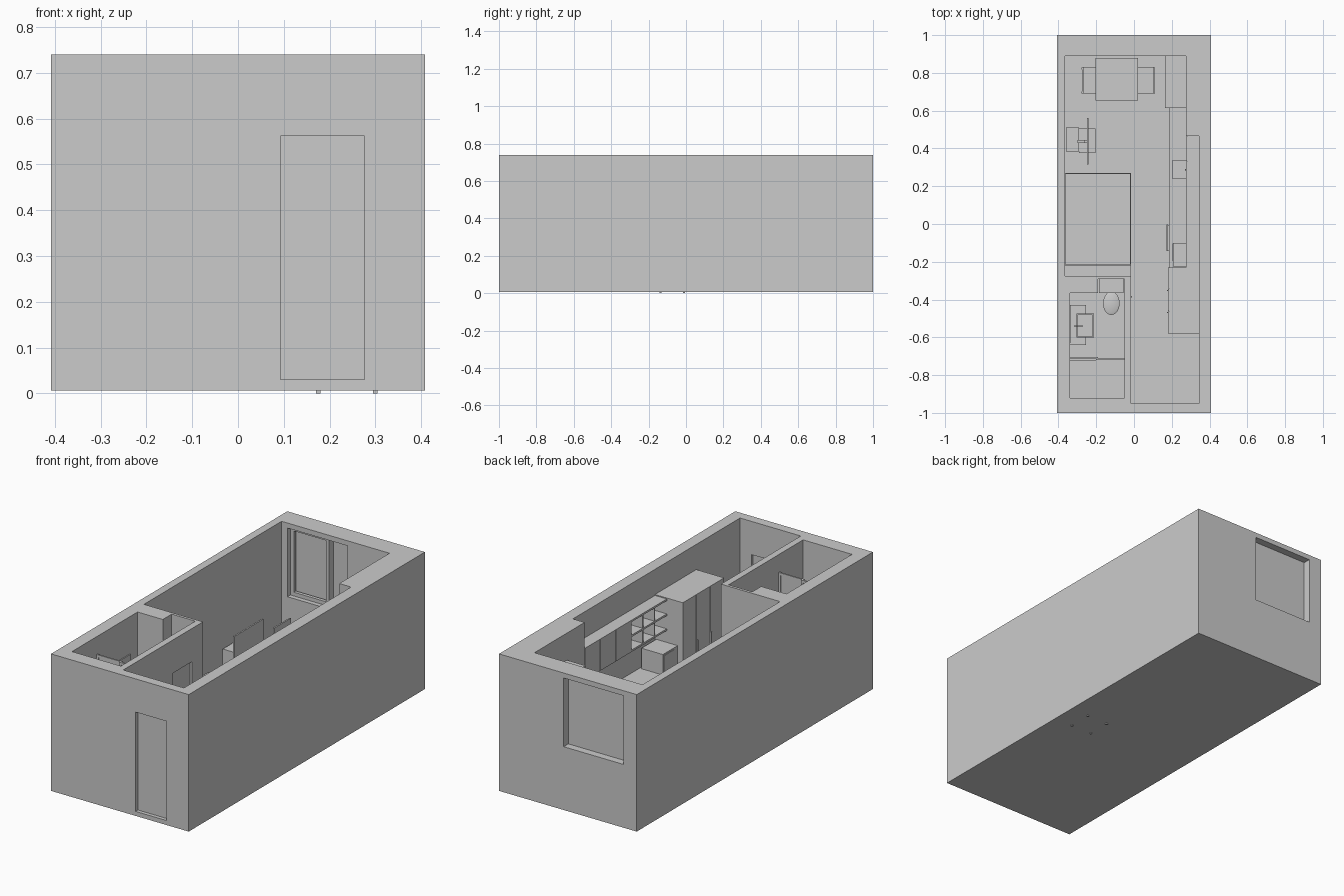
import bpy, bmesh, math
from mathutils import Vector

F = 0.03  # finished floor level


def box(name, x0, x1, y0, y1, z0, z1):
    bm = bmesh.new()
    bmesh.ops.create_cube(bm, size=1)
    for v in bm.verts:
        v.co = Vector(((x0 + x1) / 2 + v.co.x * (x1 - x0),
                       (y0 + y1) / 2 + v.co.y * (y1 - y0),
                       (z0 + z1) / 2 + v.co.z * (z1 - z0)))
    me = bpy.data.meshes.new(name)
    bm.to_mesh(me)
    bm.free()
    ob = bpy.data.objects.new(name, me)
    bpy.context.collection.objects.link(ob)
    return ob


def cut(target, *bounds):
    # subtract a box, then discard the cutter
    cutter = box("cutter", *bounds)
    cutter.hide_render = True
    mod = target.modifiers.new("cut", 'BOOLEAN')
    mod.operation = 'DIFFERENCE'
    mod.solver = 'EXACT'
    mod.object = cutter
    bpy.context.view_layer.objects.active = target
    bpy.ops.object.modifier_apply(modifier=mod.name)
    bpy.data.objects.remove(cutter)


def frame(name, axis, pos, t, a0, a1, z0, z1, w):
    # upright rectangular frame; axis is the direction of its normal
    for part, b0, b1, c0, c1 in (("left", a0, a0 + w, z0, z1), ("right", a1 - w, a1, z0, z1),
                                 ("bottom", a0 + w, a1 - w, z0, z0 + w), ("top", a0 + w, a1 - w, z1 - w, z1)):
        if axis == 'x':
            box(f"{name}_{part}", pos, pos + t, b0, b1, c0, c1)
        else:
            box(f"{name}_{part}", b0, b1, pos, pos + t, c0, c1)


def lathe(name, profile, loc, scale=(1, 1), n=24):
    # spin a radius/height profile
    bm = bmesh.new()
    rings = [[bm.verts.new((loc[0] + r * scale[0] * math.cos(2 * math.pi * i / n),
                            loc[1] + r * scale[1] * math.sin(2 * math.pi * i / n), loc[2] + z))
              for i in range(n)] for r, z in profile]
    for a, b in zip(rings, rings[1:]):
        for i in range(n):
            bm.faces.new((a[i], a[(i + 1) % n], b[(i + 1) % n], b[i]))
    bm.faces.new(rings[0][::-1])
    bm.faces.new(rings[-1])
    me = bpy.data.meshes.new(name)
    bm.to_mesh(me)
    bm.free()
    ob = bpy.data.objects.new(name, me)
    bpy.context.collection.objects.link(ob)
    bpy.context.view_layer.objects.active = ob
    ob.select_set(True)
    bpy.ops.object.shade_smooth_by_angle()
    ob.select_set(False)


def faucet(name, pts, r=0.004):
    cu = bpy.data.curves.new(name, 'CURVE')
    cu.dimensions = '3D'
    cu.bevel_depth = r
    cu.bevel_resolution = 1
    cu.use_fill_caps = True
    sp = cu.splines.new('POLY')
    sp.points.add(len(pts) - 1)
    for p, c in zip(sp.points, pts):
        p.co = (*c, 1)
    bpy.context.collection.objects.link(bpy.data.objects.new(name, cu))


def chair(name, x, y, z, s):
    # x is the back plane, s the direction the seat points
    def part(n, d0, d1, *rest):
        a, b = sorted((x + s * d0, x + s * d1))
        box(f"{name}_{n}", a, b, *rest)
    for e in (-1, 1):
        yc = y + e * 0.063
        part("back_leg", -0.005, 0.005, yc - 0.005, yc + 0.005, z, z + 0.24)
        part("front_leg", 0.12, 0.13, yc - 0.005, yc + 0.005, z, z + 0.115)
    part("seat", 0, 0.13, y - 0.068, y + 0.068, z + 0.115, z + 0.127)
    part("backrest", -0.004, 0.004, y - 0.07, y + 0.07, z + 0.16, z + 0.24)


# Shell with rooms, niche, windows and doors carved out
shell = box("apartment_shell", -0.408, 0.408, -1, 1, 0.006, 0.74)
cut(shell, -0.365, 0.275, -0.275, 0.89, F, 0.9)
cut(shell, -0.015, 0.345, -0.95, 0.465, F, 0.9)
cut(shell, -0.34, -0.05, -0.92, -0.365, F, 0.9)
cut(shell, -0.19, -0.05, -0.40, -0.29, F, 0.9)
cut(shell, 0.093, 0.276, -1.1, -0.9, F, 0.562)
cut(shell, -0.33, 0.025, 0.8, 1.1, 0.345, 0.713)
cut(shell, -0.1, 0.03, -0.53, -0.37, F, 0.562)

# Doors
box("entry_door", 0.093, 0.276, -0.98, -0.962, F, 0.562)
box("bathroom_door", -0.04, -0.026, -0.53, -0.37, F, 0.562)
box("bathroom_door_handle", -0.026, -0.01, -0.39, -0.382, 0.27, 0.30)

# Window
box("window_glass", -0.33, 0.025, 0.952, 0.96, 0.345, 0.713)
frame("left_sash", 'y', 0.915, 0.018, -0.33, -0.10, 0.345, 0.713, 0.02)
frame("right_sash", 'y', 0.934, 0.018, -0.12, 0.025, 0.345, 0.713, 0.02)

# Dining table and chairs
box("table_top", -0.205, 0.02, 0.655, 0.88, 0.215, 0.23)
for x in (-0.2, 0.003):
    for y in (0.66, 0.863):
        box("table_leg", x, x + 0.012, y, y + 0.012, F, 0.215)
chair("left_chair", -0.272, 0.76, F, 1)
chair("right_chair", 0.105, 0.76, F, -1)
chair("desk_chair", 0.175, -0.073, 0, 1)

# Screen on its cabinet
box("cabinet_rear", -0.36, -0.29, 0.385, 0.51, F, 0.25)
box("cabinet_front", -0.29, -0.205, 0.375, 0.505, F, 0.18)
box("screen", -0.25, -0.242, 0.315, 0.56, 0.225, 0.375)
box("screen_stem", -0.262, -0.25, 0.43, 0.445, 0.18, 0.30)
box("screen_bracket", -0.30, -0.25, 0.43, 0.445, 0.25, 0.262)

# Bed
box("bed_base", -0.365, -0.015, -0.215, 0.27, F, 0.10)
box("mattress", -0.362, -0.018, -0.215, 0.267, 0.10, 0.17)
box("headboard", -0.365, -0.015, -0.222, -0.212, F, 0.28)
box("headboard_shelf", -0.365, -0.015, -0.275, -0.222, F, 0.27)

# Wardrobe and tall cabinet
box("wardrobe", 0.185, 0.345, -0.58, -0.23, F, 0.605)
for y0, y1 in ((-0.58, -0.464), (-0.461, -0.345), (-0.342, -0.23)):
    box("wardrobe_door", 0.18, 0.186, y0, y1, F + 0.01, 0.605)
for y in (-0.46, -0.345):
    box("wardrobe_handle", 0.175, 0.181, y - 0.01, y - 0.005, 0.29, 0.36)
box("tall_cabinet", 0.165, 0.275, 0.615, 0.89, F, 0.595)

# Kitchen counter with sink and knee space
counter = box("counter_top", 0.185, 0.345, -0.23, 0.465, 0.245, 0.26)
cut(counter, 0.205, 0.315, 0.24, 0.335, 0.2, 0.3)
box("counter_top_end", 0.185, 0.275, 0.465, 0.615, 0.245, 0.26)
box("base_cabinet_end", 0.192, 0.275, 0.465, 0.615, F, 0.245)
base = box("base_cabinet", 0.192, 0.345, 0.01, 0.465, F, 0.245)
cut(base, 0.205, 0.315, 0.24, 0.335, 0.21, 0.3)
for i in range(4):
    y = 0.012 + i * 0.15
    box("base_door", 0.188, 0.193, y, y + 0.146, 0.05, 0.242)
faucet("kitchen_faucet", [(0.328, 0.288, 0.26), (0.328, 0.288, 0.32), (0.315, 0.288, 0.332), (0.27, 0.288, 0.325)])
box("microwave", 0.207, 0.334, -0.225, -0.10, 0.26, 0.37)
box("microwave_door", 0.204, 0.208, -0.195, -0.104, 0.268, 0.362)

# Upper cabinets and open shelves
box("upper_cabinet", 0.28, 0.345, 0.07, 0.465, 0.43, 0.6)
for i in range(3):
    y = 0.07 + i * 0.132
    box("upper_door", 0.275, 0.281, y, y + 0.13, 0.43, 0.6)
for z in (0.43, 0.51, 0.59):
    box("shelf", 0.275, 0.345, -0.23, 0.07, z, z + 0.01)
for y in (-0.135, -0.035):
    box("shelf_divider", 0.277, 0.345, y, y + 0.008, 0.44, 0.59)

# Bathroom: vanity, basin, mirror
box("vanity", -0.34, -0.255, -0.64, -0.43, F, 0.21)
box("basin_floor", -0.305, -0.212, -0.602, -0.475, 0.2, 0.215)
for y in (-0.602, -0.482):
    box("basin_side", -0.305, -0.212, y, y + 0.007, 0.215, 0.25)
for x in (-0.305, -0.219):
    box("basin_end", x, x + 0.007, -0.595, -0.482, 0.215, 0.25)
faucet("basin_faucet", [(-0.315, -0.54, 0.21), (-0.315, -0.54, 0.285), (-0.27, -0.54, 0.28)])
box("mirror", -0.34, -0.335, -0.63, -0.43, 0.34, 0.54)

# Toilet
box("toilet_tank", -0.185, -0.055, -0.365, -0.292, F, 0.25)
lathe("toilet_bowl", [(0.026, 0), (0.024, 0.04), (0.043, 0.095), (0.044, 0.115), (0.035, 0.12)],
      (-0.12, -0.42, F), (1, 1.4))

# Shower screen and tray
box("shower_tray", -0.34, -0.05, -0.92, -0.72, F, 0.04)
frame("shower_fixed_panel", 'y', -0.712, 0.008, -0.34, -0.19, F, 0.645, 0.012)
box("shower_fixed_glass", -0.33, -0.2, -0.71, -0.706, 0.04, 0.635)
frame("shower_sliding_panel", 'y', -0.72, 0.008, -0.2, -0.05, F, 0.645, 0.012)
box("shower_sliding_glass", -0.19, -0.06, -0.718, -0.714, 0.04, 0.635)
